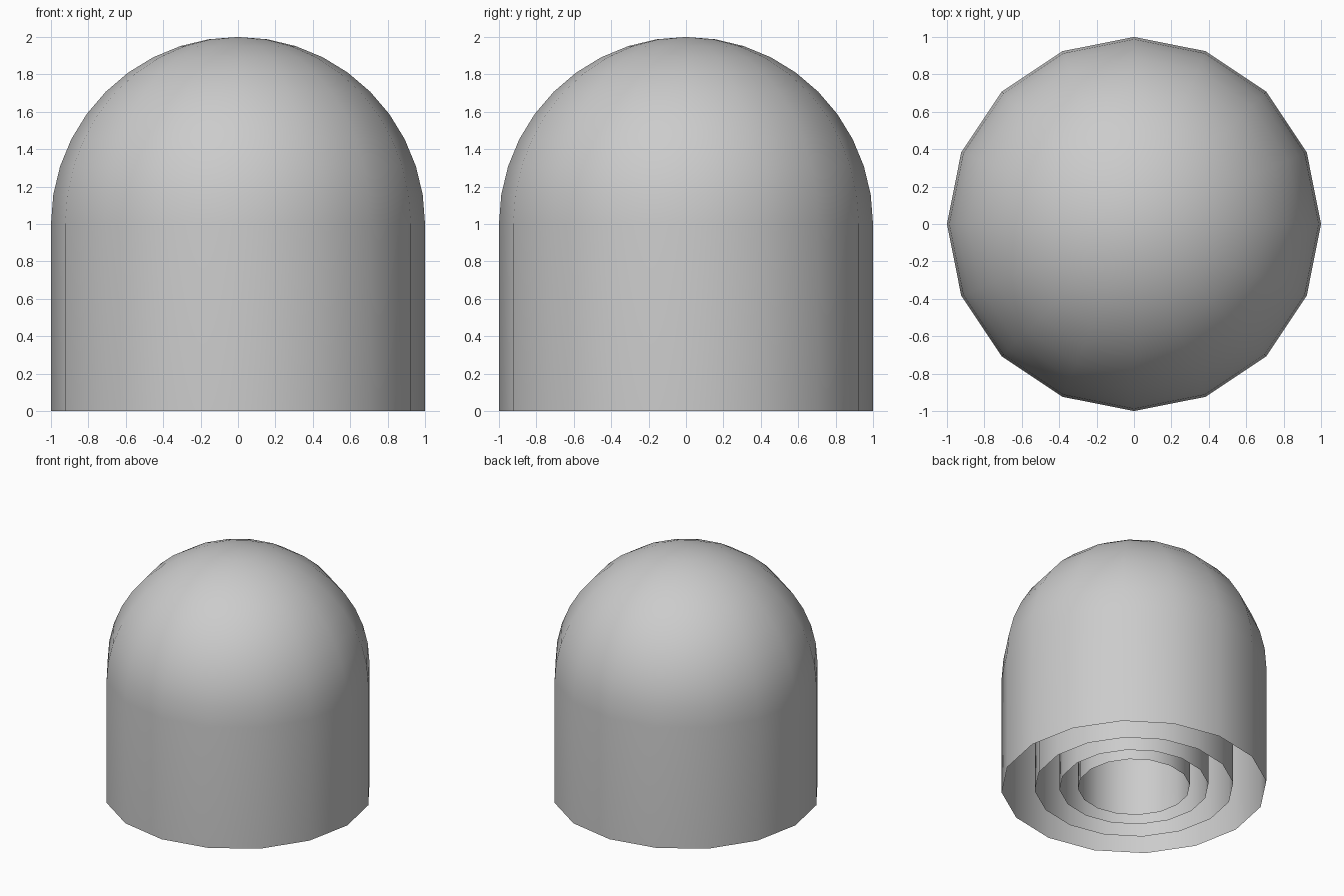
import bpy, bmesh, math

if "Cube" in bpy.data.objects:
    bpy.data.objects.remove(bpy.data.objects["Cube"])

SIDES = 16    # segments around
RINGS = 10    # rings in the dome


def dome_shell(name, r):
    """Open-bottomed round-topped shell: straight wall of height r plus a hemisphere."""
    bm = bmesh.new()
    profile = [(r, 0.0)]
    for i in range(RINGS):
        a = math.pi / 2 * i / RINGS
        profile.append((r * math.cos(a), r + r * math.sin(a)))
    rows = [[bm.verts.new((pr * math.cos(2 * math.pi * k / SIDES),
                           pr * math.sin(2 * math.pi * k / SIDES), z))
             for k in range(SIDES)] for pr, z in profile]
    for low, high in zip(rows, rows[1:]):
        for k in range(SIDES):
            n = (k + 1) % SIDES
            bm.faces.new((low[k], low[n], high[n], high[k]))
    # close the crown
    tip = bm.verts.new((0, 0, 2 * r))
    for k in range(SIDES):
        bm.faces.new((rows[-1][k], rows[-1][(k + 1) % SIDES], tip))
    for f in bm.faces:
        f.smooth = True
    mesh = bpy.data.meshes.new(name)
    bm.to_mesh(mesh)
    bm.free()
    obj = bpy.data.objects.new(name, mesh)
    bpy.context.collection.objects.link(obj)
    return obj


# four nested shells, each three quarters the size of the one outside it
for i, name in enumerate(("outer_shell", "second_shell", "third_shell", "inner_shell")):
    dome_shell(name, 0.75 ** i)
